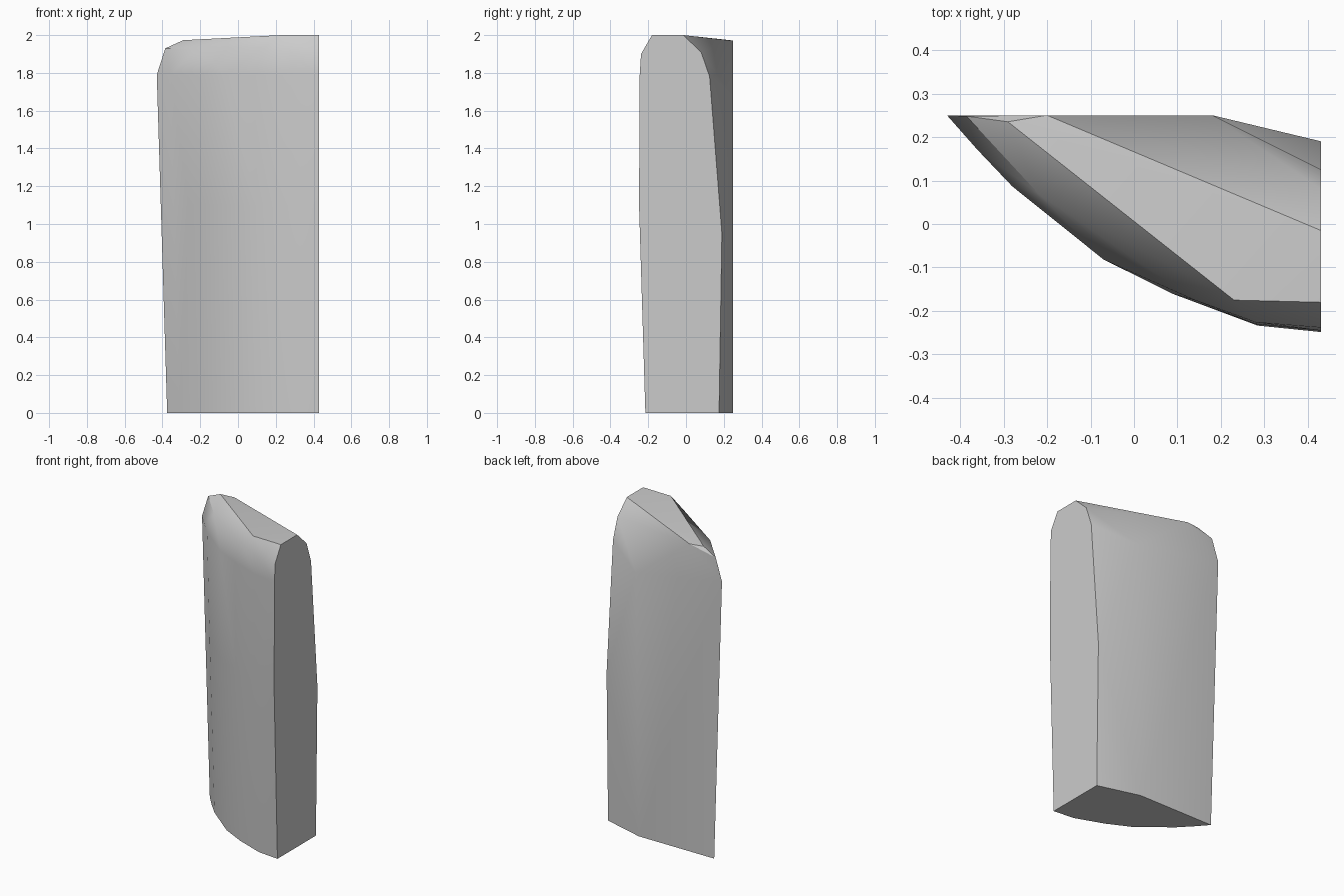
import bpy, bmesh, math

cube = bpy.data.objects.get("Cube")
if cube:
    bpy.data.objects.remove(cube)

# Material
grey = bpy.data.materials.new("plain grey")
grey.use_nodes = True
colour = (0.6, 0.6, 0.6, 1)
grey.diffuse_color = colour
grey.node_tree.nodes["Principled BSDF"].inputs["Base Color"].default_value = colour

END, BACK = 0.43, 0.25
# Plan curve from the thin tip round the bowed front to the flat end
FRONT = [(-0.43, 0.25), (-0.36, 0.17), (-0.28, 0.085), (-0.07, -0.085),
         (0.09, -0.165), (0.28, -0.235), (END, -0.25)]


def front_ring(z, width, depth):
    return [(END + (x - END) * width, BACK + (y - BACK) * depth, z) for x, y in FRONT]


# Body: bowed front at three heights, slightly wider towards the top
points = front_ring(0, 0.936, 0.93) + front_ring(1.1, 0.973, 0.997) + front_ring(1.79, 1, 0.99)

# Back: flat panel that chamfers off towards the end
points += [(0.16, BACK, 0), (0.17, BACK, 0.95), (0.18, BACK, 1.68),
           (END, 0.175, 0), (END, 0.19, 0.95), (END, 0.125, 1.78), (END, 0.08, 1.91)]

# Rounded shoulder along the top of the front
points += [(-0.385, 0.248, 1.93), (-0.22, 0.07, 1.93), (0.14, -0.175, 1.935),
           (0.28, -0.226, 1.91), (END, -0.238, 1.9)]

# Sloping crown
points += [(-0.29, 0.235, 1.973), (-0.2, BACK, 1.97), (0.23, -0.175, 2),
           (END, -0.18, 2), (END, -0.015, 2)]

# Stretch a convex skin over the outline
bm = bmesh.new()
for p in points:
    bm.verts.new(p)
result = bmesh.ops.convex_hull(bm, input=bm.verts)
loose = {v for v in result["geom_interior"] + result["geom_unused"]
         if isinstance(v, bmesh.types.BMVert)}
bmesh.ops.delete(bm, geom=list(loose), context="VERTS")
bmesh.ops.dissolve_limit(bm, angle_limit=math.radians(0.5), verts=bm.verts, edges=bm.edges)
bmesh.ops.recalc_face_normals(bm, faces=bm.faces)

mesh = bpy.data.meshes.new("curved_block")
bm.to_mesh(mesh)
bm.free()
mesh.materials.append(grey)
block = bpy.data.objects.new("curved_block", mesh)
bpy.context.collection.objects.link(block)

# Smooth the gentle bends and keep the rims crisp
bpy.ops.object.select_all(action="DESELECT")
block.select_set(True)
bpy.context.view_layer.objects.active = block
bpy.ops.object.shade_smooth_by_angle(angle=math.radians(30))
